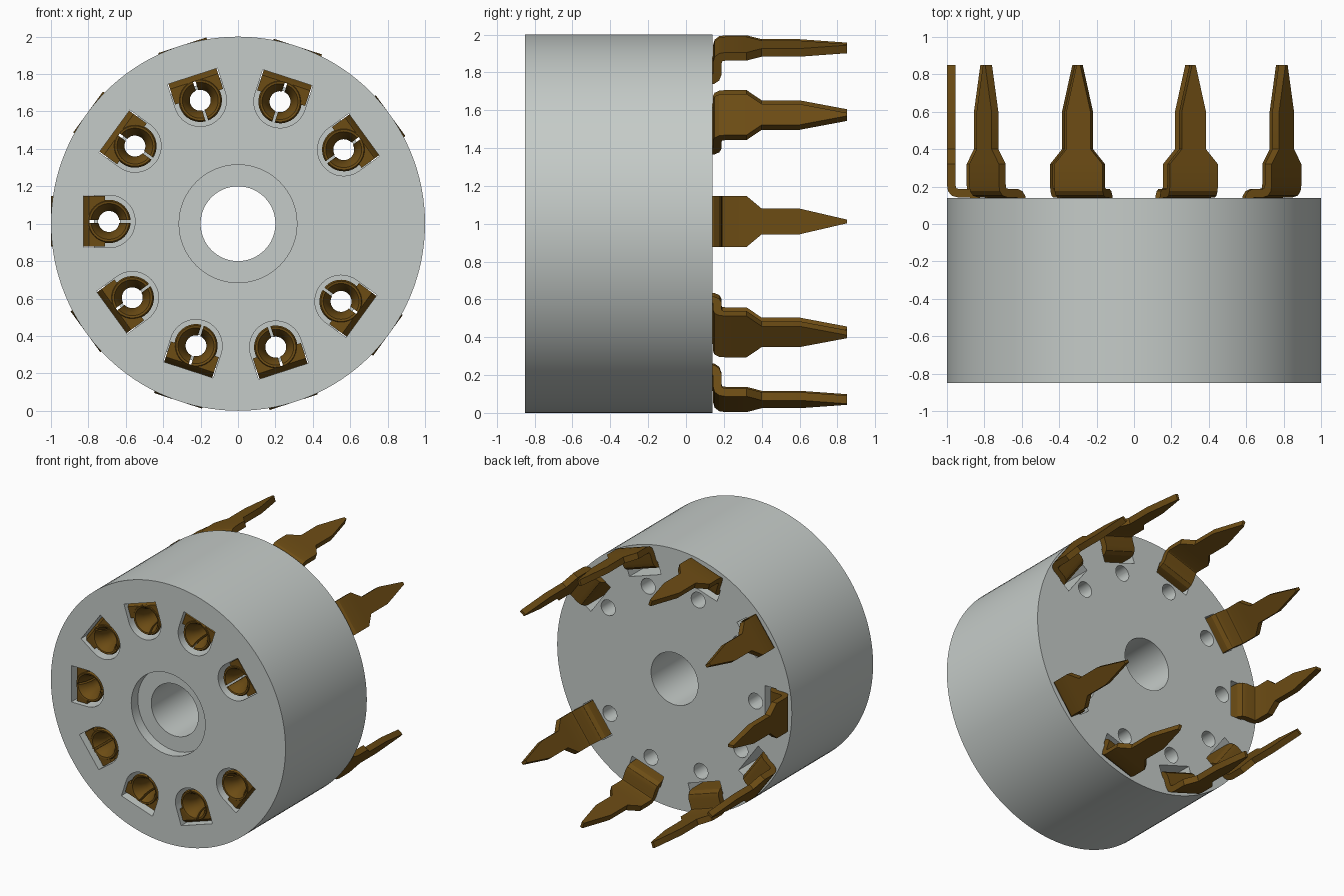
import bpy, bmesh
from math import cos, sin, pi, radians
from mathutils import Matrix, Vector

cube = bpy.data.objects.get("Cube")
if cube:
    bpy.data.objects.remove(cube, do_unlink=True)

ANGLES = [radians(36 * i) for i in range(1, 10)]   # one of ten places stays empty
FRONT, BACK = -0.85, 0.14
PIN_R = 0.69                                       # radius of the socket circle
SHIFT = -0.012                                     # small sideways shift of every contact
CENTRE = Vector((0, 0, 1))


def material(name, colour):
    mat = bpy.data.materials.new(name)
    mat.use_nodes = True
    mat.diffuse_color = (*colour, 1)
    bsdf = mat.node_tree.nodes["Principled BSDF"]
    bsdf.inputs["Base Color"].default_value = (*colour, 1)
    bsdf.inputs["Roughness"].default_value = 0.6
    return mat


ceramic = material("pale grey ceramic", (0.56, 0.60, 0.58))
brass = material("dark brass", (0.15, 0.072, 0.007))


def make_object(name, bm, mat=None):
    bmesh.ops.recalc_face_normals(bm, faces=bm.faces)
    mesh = bpy.data.meshes.new(name)
    bm.to_mesh(mesh)
    bm.free()
    if mat:
        mesh.materials.append(mat)
    obj = bpy.data.objects.new(name, mesh)
    bpy.context.collection.objects.link(obj)
    return obj


def prism(bm, outline, y0, y1):
    """Extrude an (x, z) outline along y."""
    face = bm.faces.new([bm.verts.new((x, y0, z)) for x, z in outline])
    new = bmesh.ops.extrude_face_region(bm, geom=[face])["geom"]
    moved = [v for v in new if isinstance(v, bmesh.types.BMVert)]
    bmesh.ops.translate(bm, verts=moved, vec=(0, y1 - y0, 0))
    return list(face.verts) + moved


def arc(cx, radius, start, end, n):
    steps = [start + (end - start) * i / n for i in range(n + 1)]
    return [(cx + radius * cos(a), radius * sin(a)) for a in steps]


def circle(cx, radius, n):
    return arc(cx, radius, 0, 2 * pi, n)[:-1]


def box(x0, x1, half):
    return [(x0, -half), (x1, -half), (x1, half), (x0, half)]


def ring_cutter(outline, y0, y1):
    """Repeat a prism at every contact place."""
    bm = bmesh.new()
    for a in ANGLES:
        verts = prism(bm, outline, y0, y1)
        turn = Matrix.Rotation(-a, 4, 'Y') @ Matrix.Translation((0, 0, SHIFT))
        bmesh.ops.transform(bm, matrix=turn, verts=verts)
    return make_object("cutter", bm)


def cutter(outline, y0, y1):
    bm = bmesh.new()
    prism(bm, outline, y0, y1)
    return make_object("cutter", bm)


def cut(obj, cutters):
    """Subtract the cutters, keep the result and drop the cutters."""
    for c in cutters:
        c.hide_render = True
        mod = obj.modifiers.new("cut", 'BOOLEAN')
        mod.operation, mod.solver, mod.object = 'DIFFERENCE', 'EXACT', c
    graph = bpy.context.evaluated_depsgraph_get()
    mesh = bpy.data.meshes.new_from_object(obj.evaluated_get(graph))
    obj.modifiers.clear()
    obj.data = mesh
    for c in cutters:
        bpy.data.objects.remove(c, do_unlink=True)


def smooth(obj, angle):
    bpy.ops.object.select_all(action='DESELECT')
    obj.select_set(True)
    bpy.context.view_layer.objects.active = obj
    bpy.ops.object.shade_smooth_by_angle(angle=radians(angle))


# Socket body: drum with centre bore, counterbore, front pockets, back slots and pin holes
bm = bmesh.new()
prism(bm, circle(0, 1, 128), FRONT, BACK)
body = make_object("socket_body", bm, ceramic)
pocket = arc(PIN_R, 0.14, pi / 2, 1.5 * pi, 24) + [(0.825, -0.14), (0.825, 0.14)]
cut(body, [
    cutter(circle(0, 0.2, 64), -1, 1),
    cutter(circle(0, 0.315, 64), -1, FRONT + 0.08),
    ring_cutter(pocket, -1, -0.6),
    ring_cutter(box(0.77, 0.868, 0.142), -0.7, 1),
    ring_cutter(circle(PIN_R, 0.06, 24), -0.7, 1),
])
body.location = CENTRE
smooth(body, 30)

# Contact strip: bent ribbon given as radius, depth and half width
path = [(0.71, -0.80, 0.135), (0.785, -0.80, 0.135), (0.80, -0.78, 0.135),
        (0.842, -0.60, 0.135), (0.842, 0.115, 0.135), (0.846, 0.140, 0.135),
        (0.858, 0.157, 0.135), (0.88, 0.165, 0.135), (0.94, 0.165, 0.135),
        (0.962, 0.171, 0.135), (0.973, 0.185, 0.135), (0.977, 0.21, 0.135),
        (0.977, 0.32, 0.135), (0.977, 0.40, 0.068), (0.977, 0.60, 0.068),
        (0.977, 0.85, 0.01)]
bm = bmesh.new()
points = [Vector((r, y, 0)) for r, y, _ in path]
rings = []
for i, p in enumerate(points):
    before = (p - points[i - 1]).normalized() if i else None
    after = (points[i + 1] - p).normalized() if i + 1 < len(points) else before
    before = before or after
    along = (before + after).normalized()
    side = Vector((-along.y, along.x, 0)) * 0.0225 / along.dot(after)
    width = Vector((0, 0, path[i][2]))
    rings.append([bm.verts.new(p + s * side + w * width)
                  for s, w in ((-1, -1), (1, -1), (1, 1), (-1, 1))])
for a, b in zip(rings, rings[1:]):
    for k in range(4):
        n = (k + 1) % 4
        bm.faces.new((a[k], a[n], b[n], b[k]))
bm.faces.new(rings[0])
bm.faces.new(rings[-1])
strip = make_object("contact_strip", bm, brass)
cut(strip, [cutter(circle(PIN_R, 0.105, 32), -1, -0.64)])
smooth(strip, 25)

# Contact sleeve: flared tube turned about the pin axis, split into two halves
profile = [(0.116, -0.815), (0.108, -0.828), (0.096, -0.826), (0.082, -0.805),
           (0.066, -0.77), (0.056, -0.72), (0.056, -0.61), (0.085, -0.61),
           (0.085, -0.72), (0.10, -0.77)]
bm = bmesh.new()
loops = [[bm.verts.new((x, y, z)) for x, z in circle(PIN_R, r, 32)] for r, y in profile]
for a, b in zip(loops, loops[1:] + loops[:1]):
    for k in range(32):
        n = (k + 1) % 32
        bm.faces.new((a[k], a[n], b[n], b[k]))
sleeve = make_object("contact_sleeve", bm, brass)
cut(sleeve, [cutter(box(0.5, 0.88, 0.007), -1, -0.5)])
smooth(sleeve, 40)

# Place every contact around the drum
for part in (strip, sleeve):
    for i, a in enumerate(ANGLES):
        obj = part if i == 0 else part.copy()
        if i:
            bpy.context.collection.objects.link(obj)
        obj.name = f"{part.data.name.split('.')[0]}_{i + 1}" if i else obj.name
        obj.matrix_world = (Matrix.Translation(CENTRE) @ Matrix.Rotation(-a, 4, 'Y')
                            @ Matrix.Translation((0, 0, SHIFT)))
